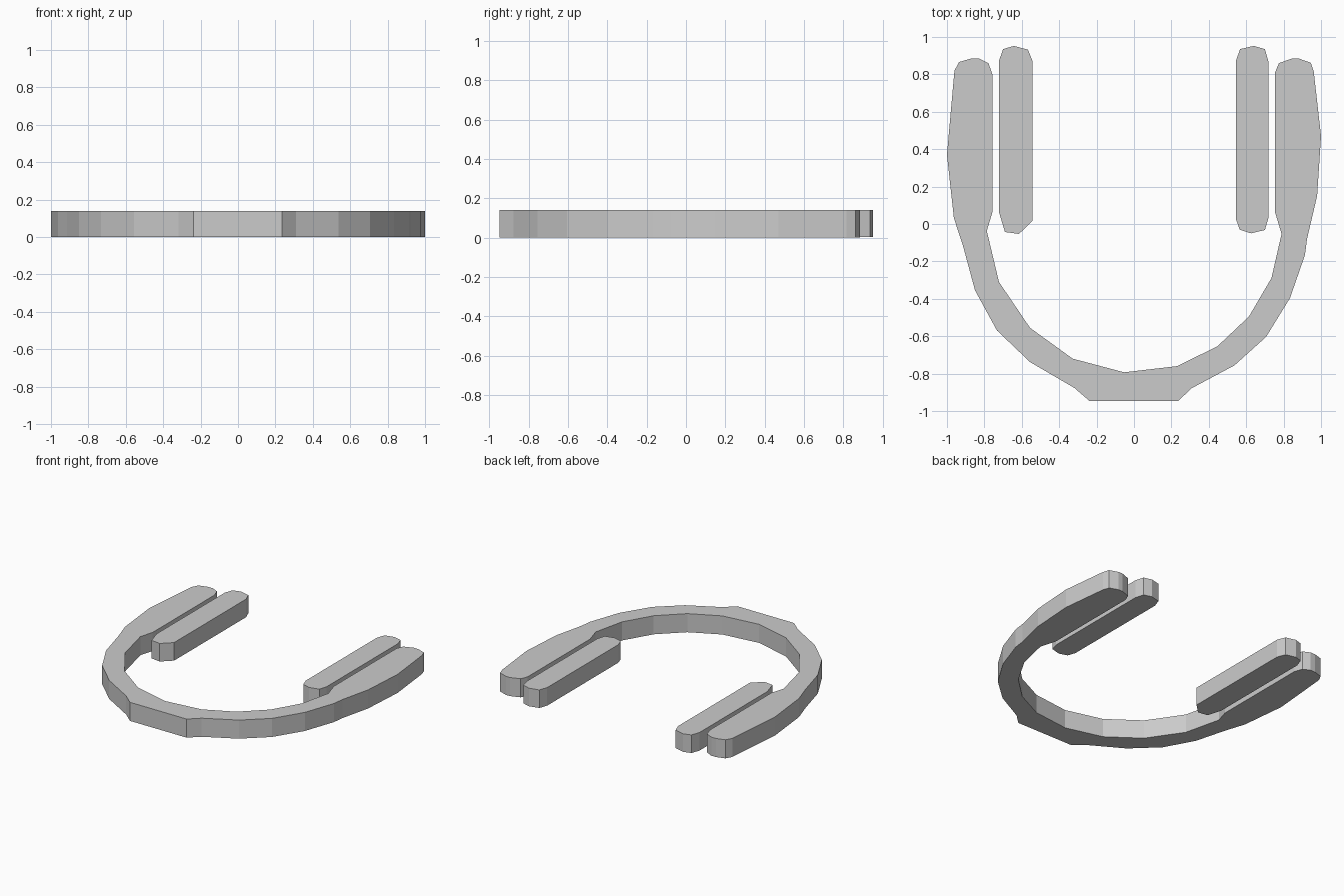
import bpy, bmesh

HEIGHT = 0.14


def extrude_profile(name, outline, z0=0.0, z1=HEIGHT):
    """Flat-sided solid from a closed top-view outline."""
    bm = bmesh.new()
    face = bm.faces.new([bm.verts.new((x, y, z0)) for x, y in outline])
    result = bmesh.ops.extrude_face_region(bm, geom=[face])
    top = [v for v in result["geom"] if isinstance(v, bmesh.types.BMVert)]
    bmesh.ops.translate(bm, verts=top, vec=(0, 0, z1 - z0))
    bmesh.ops.recalc_face_normals(bm, faces=bm.faces)
    mesh = bpy.data.meshes.new(name)
    bm.to_mesh(mesh)
    bm.free()
    obj = bpy.data.objects.new(name, mesh)
    bpy.context.collection.objects.link(obj)
    return obj


# Headband with both ear cups: left cup, inner arc, right cup, outer arc
left_cup = [(-1.0, 0.37), (-0.96, 0.82), (-0.935, 0.866), (-0.87, 0.885),
            (-0.83, 0.885), (-0.778, 0.86), (-0.757, 0.80), (-0.757, 0.064)]
inner_arc = [(-0.787, -0.037), (-0.722, -0.31), (-0.556, -0.555),
             (-0.328, -0.72), (-0.053, -0.793), (0.23, -0.76),
             (0.446, -0.654), (0.615, -0.494), (0.735, -0.289), (0.789, -0.053)]
right_cup = [(0.754, 0.064), (0.754, 0.81), (0.775, 0.86), (0.845, 0.885),
             (0.88, 0.885), (0.945, 0.862), (0.961, 0.815), (1.0, 0.47),
             (0.979, 0.15)]
outer_arc = [(0.925, -0.08), (0.914, -0.166), (0.834, -0.396), (0.706, -0.604),
             (0.537, -0.756), (0.31, -0.877), (0.235, -0.947),
             (-0.237, -0.947), (-0.318, -0.877), (-0.556, -0.738),
             (-0.733, -0.569), (-0.85, -0.355), (-0.914, -0.118),
             (-0.963, 0.032)]
extrude_profile("headband_and_cups", left_cup + inner_arc + right_cup + outer_arc)

# Ear cushions, separate bars inside the cups
extrude_profile("left_cushion", [
    (-0.722, 0.872), (-0.70, 0.935), (-0.642, 0.952), (-0.567, 0.932),
    (-0.543, 0.872), (-0.543, 0.016), (-0.615, -0.053), (-0.69, -0.043),
    (-0.722, 0.064)], 0.004)
extrude_profile("right_cushion", [
    (0.545, 0.872), (0.567, 0.935), (0.64, 0.952), (0.70, 0.935),
    (0.718, 0.872), (0.718, 0.03), (0.70, -0.032), (0.626, -0.05),
    (0.565, -0.03), (0.545, 0.027)], 0.004)
